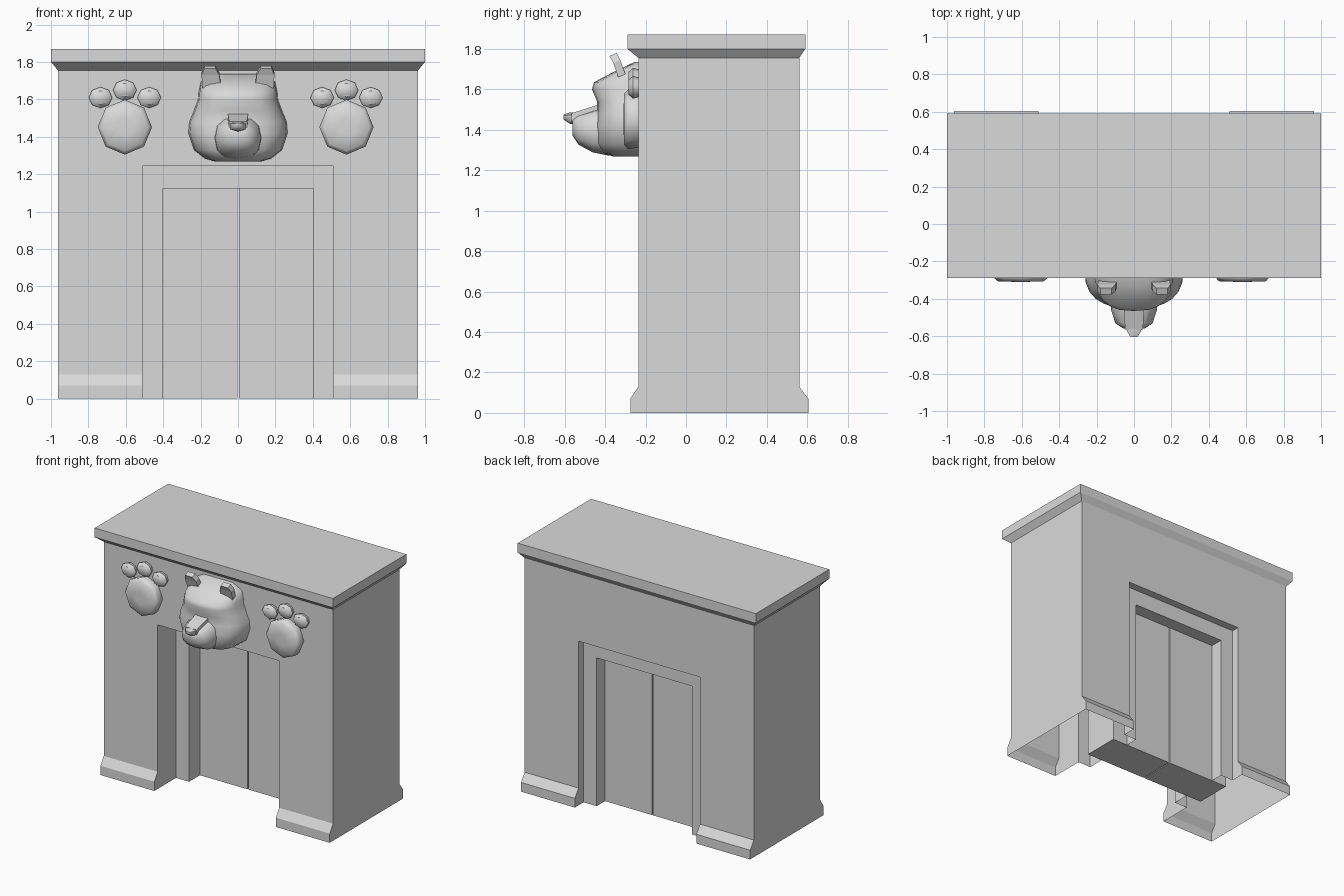
import bpy, bmesh, math
from mathutils import Vector, Matrix

if "Cube" in bpy.data.objects:
    bpy.data.objects.remove(bpy.data.objects["Cube"], do_unlink=True)

stone = bpy.data.materials.new("light_grey_stone")
stone.use_nodes = True
GREY = (0.7, 0.7, 0.7, 1)
stone.diffuse_color = GREY
stone.node_tree.nodes["Principled BSDF"].inputs["Base Color"].default_value = GREY


def finish(name, bm, smooth=None):
    bmesh.ops.remove_doubles(bm, verts=bm.verts[:], dist=0.0005)
    bmesh.ops.recalc_face_normals(bm, faces=bm.faces[:])
    mesh = bpy.data.meshes.new(name)
    bm.to_mesh(mesh)
    bm.free()
    mesh.materials.append(stone)
    obj = bpy.data.objects.new(name, mesh)
    bpy.context.collection.objects.link(obj)
    if smooth:
        bpy.ops.object.select_all(action='DESELECT')
        obj.select_set(True)
        bpy.context.view_layer.objects.active = obj
        bpy.ops.object.shade_smooth_by_angle(angle=math.radians(smooth))
    return obj


def face(bm, pts):
    bm.faces.new([bm.verts.new(p) for p in pts])


def loft(name, rings, closed=True, smooth=None):
    """Skin a list of equal-length rings and cap both ends."""
    bm = bmesh.new()
    rows = [[bm.verts.new(p) for p in r] for r in rings]
    n = len(rows[0])
    for a, b in zip(rows, rows[1:]):
        for i in range(n if closed else n - 1):
            j = (i + 1) % n
            bm.faces.new((a[i], a[j], b[j], b[i]))
    bm.faces.new(rows[0])
    bm.faces.new(rows[-1])
    return finish(name, bm, smooth)


def box(name, lo, hi):
    rect = [(lo[0], lo[1]), (hi[0], lo[1]), (hi[0], hi[1]), (lo[0], hi[1])]
    return loft(name, [[(x, y, z) for x, y in rect] for z in (lo[2], hi[2])])


def power(v, p):
    return math.copysign(abs(v) ** p, v)


def ellipse(cx, y, cz, rx, rz, n, p=1.0):
    """Ring facing the front, with a vertex at the top."""
    return [(cx + rx * power(math.sin(a), p), y, cz + rz * power(math.cos(a), p))
            for a in (math.tau * i / n for i in range(n))]


# Building shell: stepped doorways front and back, open underneath
W, TOP, PLINTH = 0.962, 1.755, 0.13
OUT_W, OUT_H, IN_W, IN_H = 0.51, 1.245, 0.40, 1.125
shell = bmesh.new()


def arch(y, w, h, iw, ih, z0):
    face(shell, [(x, y, z) for x, z in ((-w, z0), (-w, h), (w, h), (w, z0),
                                        (iw, z0), (iw, ih), (-iw, ih), (-iw, z0))])


def reveal(y0, y1, w, h):
    for s in (-w, w):
        face(shell, [(s, y0, 0), (s, y1, 0), (s, y1, h), (s, y0, h)])
    face(shell, [(-w, y0, h), (w, y0, h), (w, y1, h), (-w, y1, h)])


#        wall    foot    frame   door
SIDES = [(-0.235, -0.275, -0.015, 0.115), (0.56, 0.605, 0.50, 0.40)]
for wall, foot, frame, door in SIDES:
    arch(wall, W, TOP, OUT_W, OUT_H, PLINTH)
    reveal(wall, frame, OUT_W, OUT_H)
    arch(frame, OUT_W, OUT_H, IN_W, IN_H, 0)
    reveal(frame, door, IN_W, IN_H)
    # Flared plinth beside the doorway
    prof = [(wall, PLINTH), (foot, 0.07), (foot, 0)]
    for s in (-1, 1):
        for (ya, za), (yb, zb) in zip(prof, prof[1:]):
            face(shell, [(s * OUT_W, ya, za), (s * W, ya, za),
                         (s * W, yb, zb), (s * OUT_W, yb, zb)])
        face(shell, [(s * OUT_W, y, z) for y, z in prof + [(wall, 0)]])

half = [[(f, 0), (f, 0.07), (w, PLINTH), (w, TOP)] for w, f, _, _ in SIDES]
for s in (-W, W):
    face(shell, [(s, y, z) for y, z in half[0] + half[1][::-1]])
finish("building_walls", shell)

# Double doors
DOOR_W = 0.53
box("door_right", (-DOOR_W, 0.115, 0), (-0.002, 0.40, OUT_H))
box("door_left", (0.006, 0.115, 0), (DOOR_W, 0.40, OUT_H))

# Flat roof slab with a chamfered underside
loft("roof_slab", [[(-x, y0, z), (x, y0, z), (x, y1, z), (-x, y1, z)]
                   for x, y0, y1, z in ((W, -0.235, 0.56, TOP), (1, -0.29, 0.59, 1.8),
                                        (1, -0.29, 0.59, 1.87))])


# Paw reliefs
def pad(name, x, z, rx, rz, steps):
    loft(name, [ellipse(x, y, z, rx * k, rz * k, 8) for y, k in steps], smooth=50)


for side, cx in (("right", -0.605), ("left", 0.58)):
    pad(f"paw_pad_{side}", cx, 1.452, 0.145, 0.147,
        ((-0.23, 0.95), (-0.285, 1), (-0.306, 0.86), (-0.309, 0.3)))
    for i, dz in ((-1, 0.0), (0, 0.04), (1, 0.0)):
        pad(f"paw_toe_{side}_{i + 2}", cx + i * 0.13, 1.61 + dz, 0.063, 0.056,
            ((-0.23, 0.85), (-0.262, 1), (-0.284, 0.65)))

# Animal head: half-round slices stacked upward (height, half width, front)
BACK = -0.235
slices = [(1.268, 0.12, -0.36), (1.283, 0.175, -0.41), (1.33, 0.235, -0.445),
          (1.42, 0.265, -0.45), (1.48, 0.26, -0.44), (1.54, 0.235, -0.44),
          (1.60, 0.213, -0.465), (1.635, 0.21, -0.455), (1.695, 0.198, -0.34),
          (1.735, 0.12, -0.255)]
rings = []
for z, w, front in slices:
    angles = [math.pi * i / 12 for i in range(13)]
    rings.append([(w * power(math.cos(a), 0.75),
                   BACK + (front - BACK) * abs(math.sin(a)) ** 0.75, z) for a in angles])
loft("head", rings, closed=False, smooth=60)


# Muzzle and nose: rings running forward (y, half width, low, high)
def snout(name, rows, n):
    loft(name, [ellipse(0, y, (lo + hi) / 2, w, (hi - lo) / 2, n, 0.8)
                for y, w, lo, hi in rows], smooth=60)


snout("muzzle", [(-0.38, 0.13, 1.272, 1.52), (-0.46, 0.122, 1.288, 1.50),
                 (-0.53, 0.10, 1.325, 1.475), (-0.56, 0.055, 1.37, 1.465)], 12)
snout("nose", [(-0.53, 0.05, 1.425, 1.485), (-0.575, 0.042, 1.43, 1.485),
               (-0.605, 0.02, 1.45, 1.475)], 6)

# Flat bridge of the muzzle
loft("nose_bridge", [[(-w, y, z), (w, y, z), (w, y, z - 0.04), (-w, y, z - 0.04)]
                     for y, z, w in ((-0.42, 1.528, 0.055), (-0.565, 1.482, 0.048))])

# Ears: tapered plates leaning forward
for side, s in (("right", -1), ("left", 1)):
    loft(f"ear_{side}", [[(s * x, y, z + dz) for x, y, dz in
                          ((xi, y0, 0), (xo, y0, 0), (xo, y0 + 0.035, 0.015),
                           (xi, y0 + 0.035, 0.015))]
                         for xi, xo, y0, z in ((0.09, 0.19, -0.335, 1.66),
                                               (0.10, 0.195, -0.36, 1.73),
                                               (0.12, 0.18, -0.378, 1.765))])
